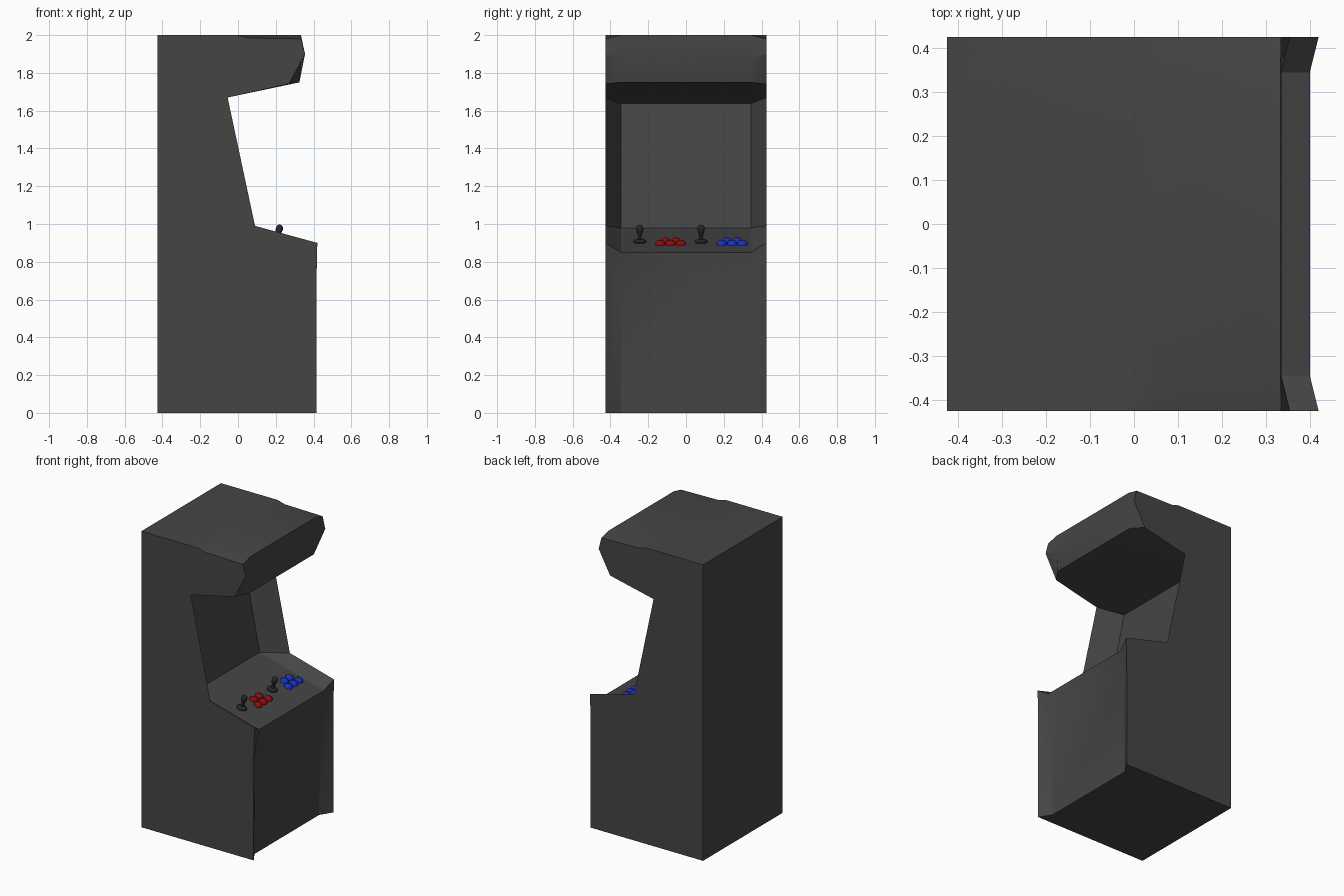
import bpy, bmesh, math
from mathutils import Matrix

if "Cube" in bpy.data.objects:
    bpy.data.objects.remove(bpy.data.objects["Cube"])

SLOPE = 0.27
TILT = math.atan(SLOPE)


def deck_z(x):
    return 0.98 - SLOPE * (x + 0.08)


def material(name, rgb):
    m = bpy.data.materials.new(name)
    m.diffuse_color = (*rgb, 1)
    m.use_nodes = True
    m.node_tree.nodes["Principled BSDF"].inputs["Base Color"].default_value = m.diffuse_color
    return m


def finish(bm, name, mat, angle):
    bmesh.ops.recalc_face_normals(bm, faces=bm.faces)
    me = bpy.data.meshes.new(name)
    bm.to_mesh(me)
    bm.free()
    ob = bpy.data.objects.new(name, me)
    bpy.context.collection.objects.link(ob)
    me.materials.append(mat)
    bpy.ops.object.select_all(action='DESELECT')
    ob.select_set(True)
    bpy.context.view_layer.objects.active = ob
    bpy.ops.object.shade_smooth_by_angle(angle=math.radians(angle))
    return ob


def lathe(name, profile, x, y, mat, steps=16):
    """Revolve an (r, h) profile, standing square to the sloping deck."""
    bm = bmesh.new()
    verts = [bm.verts.new((r, 0, h)) for r, h in profile]
    edges = [bm.edges.new(p) for p in zip(verts, verts[1:])]
    bmesh.ops.spin(bm, geom=verts + edges, cent=(0, 0, 0), axis=(0, 0, 1),
                   angle=2 * math.pi, steps=steps)
    bmesh.ops.remove_doubles(bm, verts=bm.verts, dist=0.0002)
    bm.transform(Matrix.Translation((x, y, deck_z(x))) @ Matrix.Rotation(TILT, 4, 'Y'))
    return finish(bm, name, mat, 40)


body = material("charcoal", (0.06, 0.06, 0.06))
black = material("black", (0.02, 0.02, 0.02))
red = material("red", (0.25, 0.004, 0.004))
blue = material("blue", (0.01, 0.03, 0.5))

# Cabinet: side outline bridged to a recessed centre outline
outer = [(-.425, 0), (.415, 0), (.415, .68), (.42, .90), (.09, .99), (-.055, 1.67),
         (.27, 1.742), (.355, 1.90), (.335, 1.98), (.05, 1.985), (0, 2), (-.425, 2)]
inner = [(-.425, 0), (.365, 0), (.37, .69), (.40, .85), (-.08, .98), (-.21, 1.637),
         (.325, 1.75), (.335, 1.88), (.333, 2), (.05, 2), (0, 2), (-.425, 2)]
bm = bmesh.new()
rings = [[bm.verts.new((x, y, z)) for x, z in prof]
         for prof, y in ((outer, -.425), (inner, -.345), (inner, .345), (outer, .425))]
n = len(outer)
for a, b in zip(rings, rings[1:]):
    for i in range(n):
        j = (i + 1) % n
        bm.faces.new((a[i], a[j], b[j], b[i]))
bm.faces.new(rings[0])
bm.faces.new(rings[-1])
finish(bm, "cabinet", body, 30)

# Controls for two players
stick = [(0, -.01), (.033, -.01), (.033, .006), (.026, .012), (.010, .016), (.010, .035),
         (.015, .05), (.019, .07), (.018, .083), (.011, .092), (0, .095)]
button = [(.027, -.008), (.027, .008), (.021, .016), (.011, .021), (0, .022)]
for player, (y0, mat) in enumerate(((-.245, black), (.08, black)), 1):
    lathe(f"joystick_{player}", stick, .20, y0, mat)
    colour = red if player == 1 else blue
    spots = [(.245, k) for k in (-1, 0, 1)] + [(.195, k) for k in (-.5, .5)]
    for k, (x, s) in enumerate(spots, 1):
        lathe(f"button_{player}_{k}", button, x, y0 + .163 + s * .055, colour)
